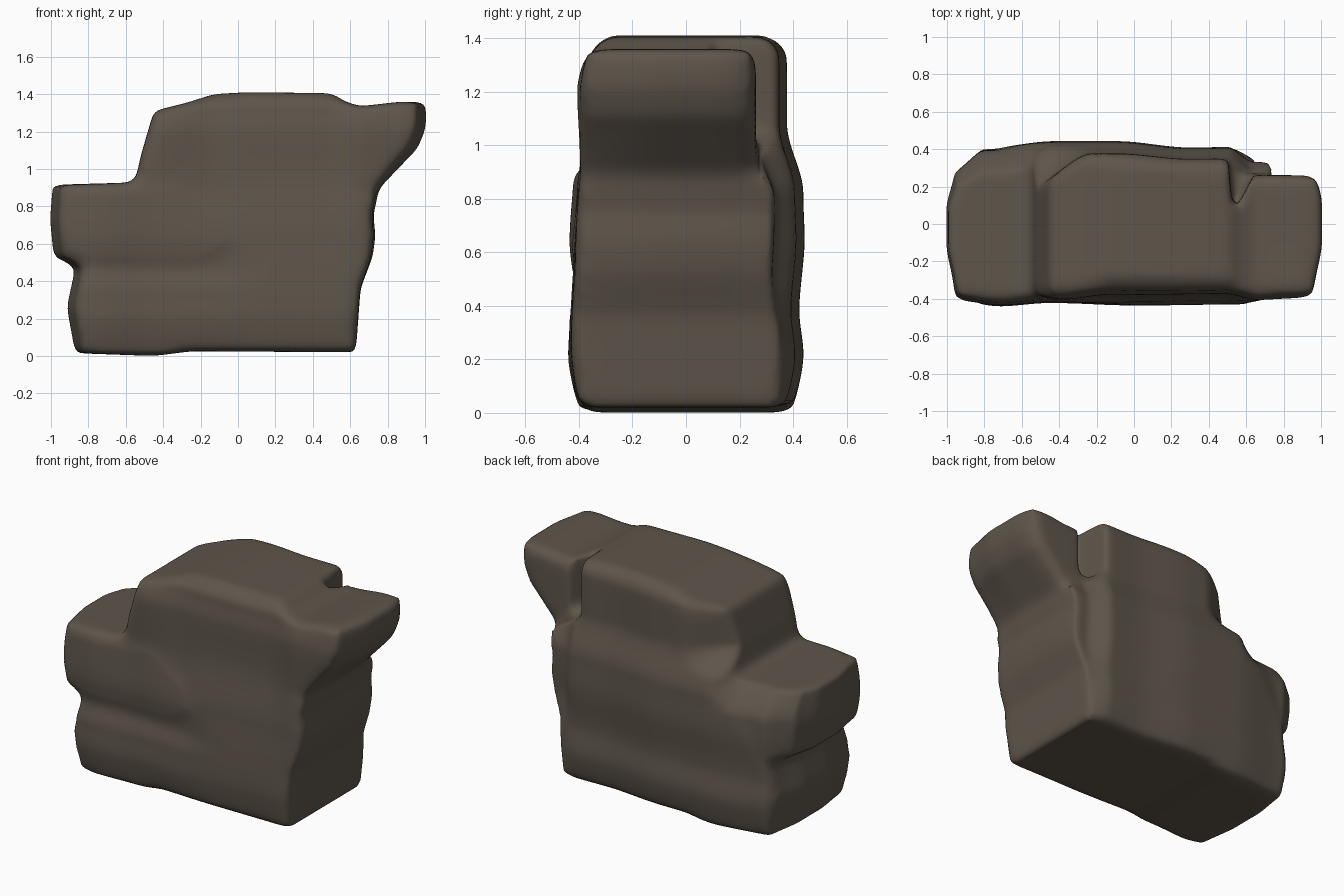
import bpy, bmesh

cube = bpy.data.objects.get("Cube")
if cube:
    bpy.data.objects.remove(cube, do_unlink=True)

# Single stone colour
stone = bpy.data.materials.new("dark brown stone")
stone.use_nodes = True
colour = (0.112, 0.092, 0.070, 1)
stone.diffuse_color = colour
bsdf = stone.node_tree.nodes["Principled BSDF"]
bsdf.inputs["Base Color"].default_value = colour
bsdf.inputs["Roughness"].default_value = 0.9


def add_prism(bm, outline, start, end, axis="y", bevel=0.0):
    """Extrude an outline along y or z and round its rims."""
    part = bmesh.new()
    rings = []
    for d in (start, end):
        rings.append([part.verts.new((a, d, b) if axis == "y" else (a, b, d))
                      for a, b in outline])
    rims = [part.faces.new(rings[0]), part.faces.new(rings[1][::-1])]
    n = len(outline)
    for i in range(n):
        j = (i + 1) % n
        part.faces.new((rings[0][j], rings[0][i], rings[1][i], rings[1][j]))
    bmesh.ops.recalc_face_normals(part, faces=part.faces[:])
    if bevel:
        edges = {e for f in rims for e in f.edges}
        bmesh.ops.bevel(part, geom=list(edges), offset=bevel, segments=2,
                        profile=0.6, affect="EDGES", clamp_overlap=True)
    temp = bpy.data.meshes.new("temp")
    part.to_mesh(temp)
    part.free()
    bm.from_mesh(temp)
    bpy.data.meshes.remove(temp)


def make_object(name, bm):
    mesh = bpy.data.meshes.new(name)
    bm.to_mesh(mesh)
    bm.free()
    obj = bpy.data.objects.new(name, mesh)
    bpy.context.collection.objects.link(obj)
    return obj


# Base block, side ledge, upper block and overhanging horn
bm = bmesh.new()
add_prism(bm, [(-.87, .015), (-.45, 0), (-.25, .025), (.63, .02), (.655, .36),
               (.72, .53), (.735, .64), (.725, .75), (.75, .88), (.55, 1),
               (-.6, .9), (-.87, .47), (-.915, .26)], -.43, .43, bevel=.05)
add_prism(bm, [(-.985, .53), (-.87, .48), (-.2, .46), (0, .58), (-.05, .75),
               (-.3, .935), (-.99, .915), (-1.005, .73)],
          -.44, .42, bevel=.05)
add_prism(bm, [(-.5, .8), (.55, .8), (.55, 1.375), (.5, 1.405), (.05, 1.41),
               (-.13, 1.40), (-.27, 1.355), (-.45, 1.31), (-.52, 1.07),
               (-.55, .93)], -.43, .43, bevel=.08)
add_prism(bm, [(.4, .85), (.73, .87), (.96, 1.11), (1.005, 1.22),
               (1.005, 1.355), (.9, 1.36), (.65, 1.335), (.48, 1.39)],
          -.43, .29, bevel=.06)
boulder = make_object("boulder", bm)

# Cleft between the upper block and the horn
bm = bmesh.new()
add_prism(bm, [(.53, .07), (.64, .29), (.66, .6), (.49, .6)], 1.03, 1.6, "z")
cutter = make_object("cleft_cutter", bm)
cutter.hide_render = True


def fuse():
    mod = boulder.modifiers.new("fuse", "REMESH")
    mod.mode = "VOXEL"
    mod.voxel_size = 0.022


fuse()
cut = boulder.modifiers.new("cleft", "BOOLEAN")
cut.operation = "DIFFERENCE"
cut.object = cutter
fuse()
smooth = boulder.modifiers.new("weather", "SMOOTH")
smooth.factor = 0.5
smooth.iterations = 8

# Bake the modifiers so the weathered surface can be shaped
graph = bpy.context.evaluated_depsgraph_get()
mesh = bpy.data.meshes.new_from_object(boulder.evaluated_get(graph))
boulder.modifiers.clear()
boulder.data = mesh
bpy.data.objects.remove(cutter, do_unlink=True)

# Depth of the front and back by height
FRONT_LEFT = [(0, .41), (.22, .44), (.34, .435), (.47, .41), (.64, .425),
              (.92, .41), (1.2, .42), (1.33, .4), (1.41, .36)]
FRONT_RIGHT = [(0, .41), (.25, .435), (.65, .42), (.95, .405), (1.2, .415),
               (1.33, .4), (1.41, .37)]
BACK = [(0, .40), (.22, .43), (.38, .415), (.65, .435), (.82, .43),
        (1.08, .37), (1.33, .37), (1.41, .35)]
# Relative depth of the front and back along the width
FRONT_PLAN = [(-1, .94), (-.72, 1), (-.45, .96), (.1, 1), (.5, .99), (1, .95)]
BACK_PLAN = [(-1, .7), (-.82, .93), (-.42, 1.02), (-.1, 1.02), (.3, .94),
             (.6, .95), (1, .94)]
# How far the right rear corner stands out behind the horn
CORNER = [(0, .75), (.3, .65), (.55, .4), (.8, .45), (1, .08)]


def sample(table, t):
    """Read a table with eased steps."""
    for (t0, d0), (t1, d1) in zip(table, table[1:]):
        if t <= t1:
            s = max(0, (t - t0) / (t1 - t0))
            return d0 + (d1 - d0) * s * s * (3 - 2 * s)
    return table[-1][1]


def ramp(t, start, end):
    return sample([(0, 0), (1, 1)], (t - start) / (end - start))


for v in mesh.vertices:
    x, y, z = v.co
    # Both ends bow outwards in plan
    v.co.x *= 1 - .04 * ramp(abs(x), .6, .95) * ramp(abs(y), .1, .4)
    if y < 0:
        right = ramp(x, -.2, .2)
        d = sample(FRONT_LEFT, z) * (1 - right) + sample(FRONT_RIGHT, z) * right
        # Upper front leans back between the ledge and the horn
        d -= .04 * ramp(x, -.4, -.1) * ramp(-x, -.68, -.48) * ramp(z, .45, 1.3)
        v.co.y = y * d * sample(FRONT_PLAN, x) / .43
    else:
        horn = ramp(x, .5, .64)
        d = sample(BACK, z) * (1 - horn * ramp(z, .8, 1)) \
            + .41 * horn * ramp(z, .8, 1)
        y *= d * sample(BACK_PLAN, x) / .43
        # Chamfers on the upper block and the ledge
        y *= 1 - .42 * ramp(-x, .22, .54) * ramp(z, .93, 1.1)
        y *= 1 - .2 * ramp(-x, .45, .65) * ramp(z, .75, .92) * ramp(1 - z, 0, .06)
        if y > .27:
            keep = 1 - horn * (1 - sample(CORNER, z))
            y = .27 + (y - .27) * keep
        v.co.y = y

mesh.materials.clear()
mesh.materials.append(stone)
for p in mesh.polygons:
    p.material_index = 0
    p.use_smooth = True
